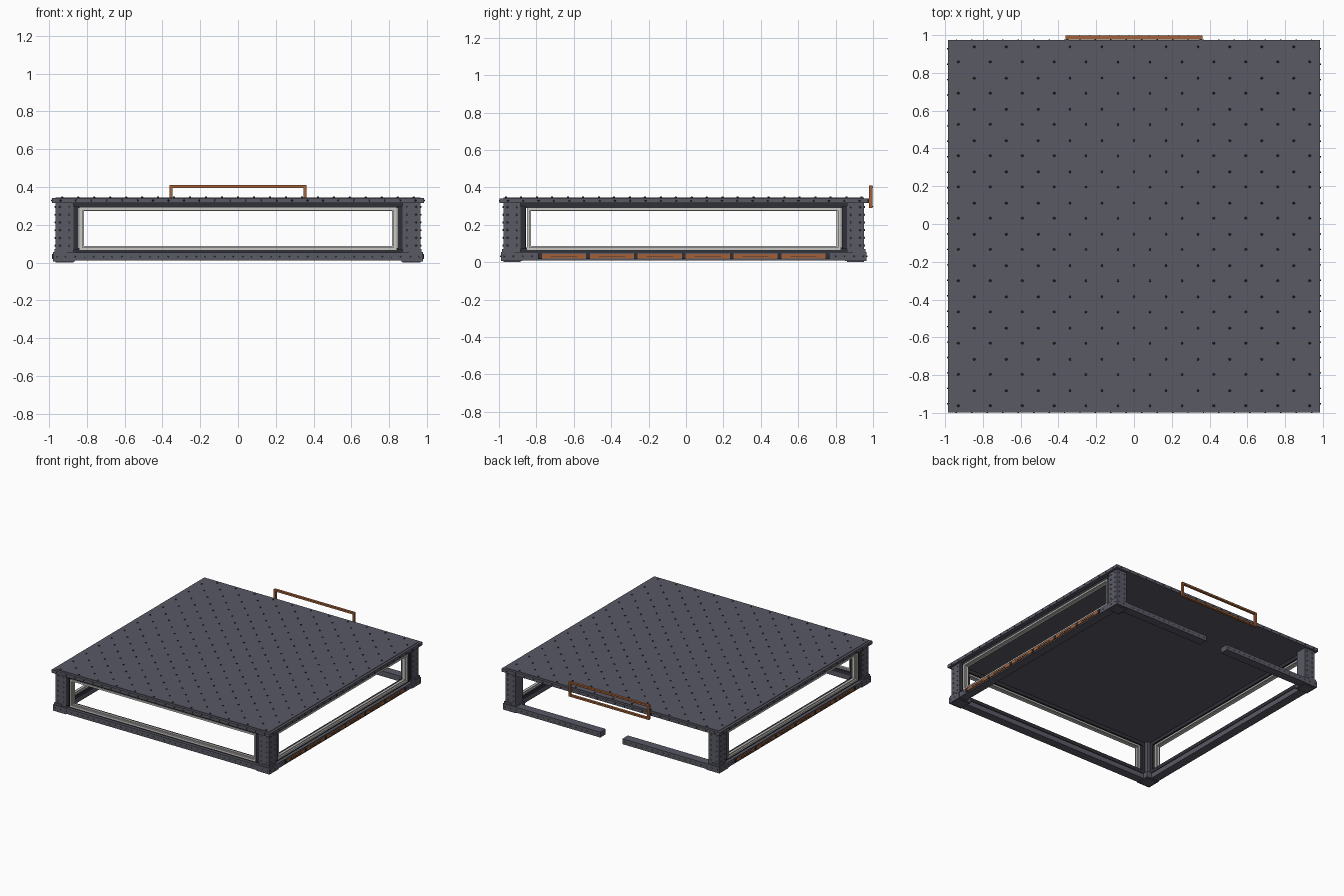
import bpy, bmesh
from math import pi
from mathutils import Matrix, Vector

if "Cube" in bpy.data.objects:
    bpy.data.objects.remove(bpy.data.objects["Cube"])

CY = -0.012  # centre of the pavilion in y (the rear sign sticks out behind)

def mat(name, c):
    m = bpy.data.materials.new(name)
    m.diffuse_color = (*c, 1)
    m.use_nodes = True
    m.node_tree.nodes["Principled BSDF"].inputs["Base Color"].default_value = m.diffuse_color
    return m

PLATE = mat("steel_plate", (0.10, 0.10, 0.13))
DARK = mat("dark_steel", (0.03, 0.03, 0.04))
LIGHT = mat("pale_trim", (0.60, 0.58, 0.56))
RUST = mat("rust_orange", (0.36, 0.12, 0.04))

def side_matrix(k):
    # local frame: x along the wall, -y outward; k = 0 front, 1 right, 2 back, 3 left
    return Matrix.Translation((0, CY, 0)) @ Matrix.Rotation(k * pi / 2, 4, 'Z')

def box(bm, u, d, z, k=0):
    """Box on wall k: u along the wall, d outward from centre, z height."""
    size = Vector((u[1] - u[0], d[1] - d[0], z[1] - z[0]))
    mid = Vector((sum(u) / 2, -sum(d) / 2, sum(z) / 2))
    m = side_matrix(k) @ Matrix.Translation(mid) @ Matrix.Diagonal((*size, 1))
    bmesh.ops.create_cube(bm, size=1, matrix=m)

def frame(bm, u, z, w, d, k=0):
    """Rectangular frame of bar width w."""
    box(bm, u, d, (z[0], z[0] + w), k)
    box(bm, u, d, (z[1] - w, z[1]), k)
    box(bm, (u[0], u[0] + w), d, (z[0] + w, z[1] - w), k)
    box(bm, (u[1] - w, u[1]), d, (z[0] + w, z[1] - w), k)

def rivet(bm, m, r=0.006, h=0.006):
    bmesh.ops.create_cone(bm, cap_ends=True, segments=6, radius1=r, radius2=r * 0.6,
                          depth=h, matrix=m)

def wall_rivet(bm, u, d, z, k, r=0.006):
    rivet(bm, side_matrix(k) @ Matrix.Translation((u, -d, z)) @ Matrix.Rotation(pi / 2, 4, 'X'), r)

def finish(bm, name, material):
    me = bpy.data.meshes.new(name)
    bm.to_mesh(me)
    bm.free()
    me.materials.append(material)
    ob = bpy.data.objects.new(name, me)
    bpy.context.collection.objects.link(ob)
    return ob

def steps(a, b, n):
    return [a + (b - a) * i / (n - 1) for i in range(n)]

# Roof: plate with raised top and a rim on each edge
bm = bmesh.new()
box(bm, (-0.965, 0.965), (-0.965, 0.965), (0.318, 0.346))
finish(bm, "roof_plate", PLATE)
bm = bmesh.new()
for k in range(4):
    e = 0.985 if k % 2 == 0 else 0.95
    box(bm, (-e, e), (0.95, 0.985), (0.316, 0.342), k)
finish(bm, "roof_rim", PLATE)

# Roof rivets: staggered field on top, a line round the rim
bm = bmesh.new()
for i, x in enumerate(steps(-0.93, 0.93, 23)):
    for y in steps(-0.91, 0.91, 12):
        rivet(bm, Matrix.Translation((x, y + CY + (0.04 if i % 2 else -0.04), 0.347)), 0.008, 0.008)
for k in range(4):
    for u in steps(-0.94, 0.94, 24):
        wall_rivet(bm, u, 0.986, 0.329, k)
finish(bm, "roof_rivets", DARK)

# Corner posts with feet and capitals
bm = bmesh.new()
for k in range(4):
    box(bm, (0.872, 0.965), (0.872, 0.965), (0.0, 0.318), k)
    box(bm, (0.862, 0.978), (0.862, 0.978), (0.006, 0.056), k)
    box(bm, (0.905, 0.972), (0.905, 0.972), (0.056, 0.072), k)
finish(bm, "corner_posts", PLATE)
bm = bmesh.new()
for k in range(4):
    for s in (-1, 1):
        for u in (0.893, 0.943):
            for z in steps(0.09, 0.295, 6):
                wall_rivet(bm, s * u, 0.967, z, k)
finish(bm, "post_rivets", PLATE)

# Base rails: full on three sides, split by the doorway at the back
bm = bmesh.new()
rv = bmesh.new()
for k in range(4):
    spans = [(-0.87, -0.1), (0.1, 0.87)] if k == 2 else [(-0.87, 0.87)]
    for u in spans:
        box(bm, u, (0.905, 0.975), (0.010, 0.054), k)
    for u in steps(-0.96, 0.96, 40):
        if k != 2 or abs(u) > 0.11:
            edge = 0.979 if abs(u) > 0.862 else 0.976
            wall_rivet(rv, u, edge, 0.032, k, 0.005)
finish(bm, "base_rails", PLATE)
finish(rv, "base_rivets", PLATE)

# Windows on front, right and left: dark surround with stepped pale trim
dark, pale = bmesh.new(), bmesh.new()
for k in (0, 1, 3):
    frame(dark, (-0.872, 0.872), (0.050, 0.318), 0.028, (0.90, 0.95), k)
    for s in (-1, 1):
        box(dark, sorted((s * 0.845, s * 0.872)), (0.95, 0.96), (0.07, 0.30), k)
    frame(pale, (-0.838, 0.838), (0.066, 0.291), 0.014, (0.915, 0.957), k)
    frame(pale, (-0.824, 0.824), (0.080, 0.281), 0.008, (0.925, 0.945), k)
finish(dark, "window_surrounds", DARK)
finish(pale, "window_trim", LIGHT)

# Orange grille panels along the side rails
rust, dark = bmesh.new(), bmesh.new()
for k in (1, 3):
    for u in steps(-0.64, 0.64, 6):
        box(rust, (u - 0.118, u + 0.118), (0.97, 0.981), (0.020, 0.044), k)
        box(dark, (u - 0.07, u + 0.07), (0.975, 0.983), (0.030, 0.034), k)
    for u in steps(-0.768, 0.768, 7):
        box(dark, (u - 0.010, u + 0.010), (0.97, 0.984), (0.018, 0.046), k)
finish(rust, "side_panels", RUST)
finish(dark, "side_panel_slats", DARK)

# Sign frame on the back edge of the roof
bm = bmesh.new()
frame(bm, (-0.363, 0.363), (0.290, 0.410), 0.015, (0.990, 1.010), 2)
for u in steps(-0.34, 0.34, 14):
    for z in (0.2975, 0.4025):
        wall_rivet(bm, u, 1.010, z, 2, 0.004)
finish(bm, "rear_sign_frame", RUST)
bm = bmesh.new()
for s in (-1, 1):
    box(bm, sorted((s * 0.348, s * 0.363)), (0.98, 0.992), (0.318, 0.340), 2)
finish(bm, "sign_brackets", DARK)
